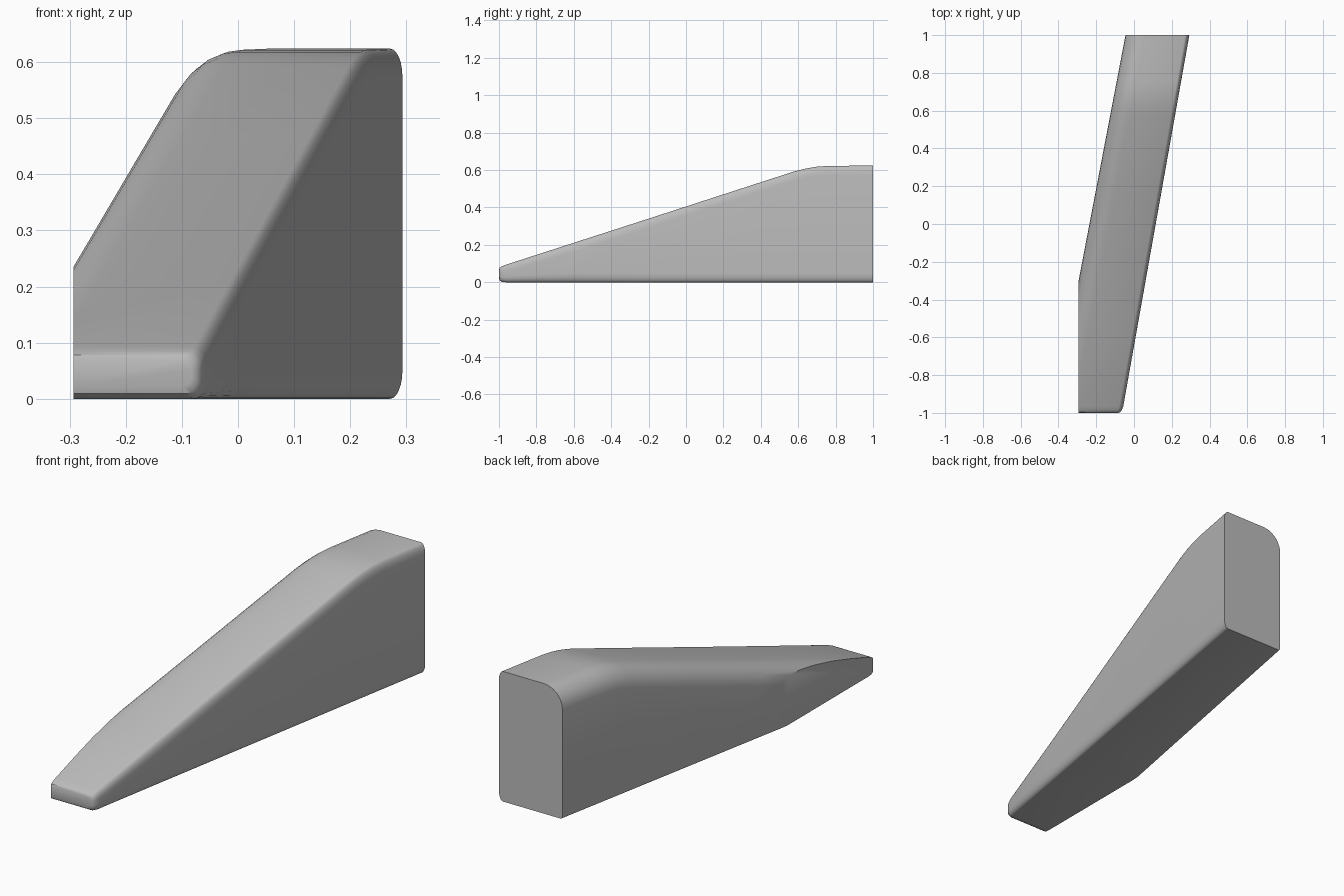
import bpy
import bmesh
from math import cos, sin, pi

cube = bpy.data.objects.get("Cube")
if cube:
    bpy.data.objects.remove(cube, do_unlink=True)

SIDE = 0.293      # half width, also the flat cut on the -x side
STEPS = 6         # segments per rounded corner

grey = bpy.data.materials.new("plain_grey")
grey.use_nodes = True
colour = (0.5, 0.5, 0.5, 1)
grey.diffuse_color = colour
grey.node_tree.nodes["Principled BSDF"].inputs["Base Color"].default_value = colour


def section(y, bottom, top, inset):
    """Rounded cross-section of the slanted body at depth y."""
    right = SIDE - 0.178 * (1 - y) - inset
    left = -0.045 - 0.191 * (1 - y)
    h = top - bottom
    small = min(0.05, h * 0.35)
    big = min(0.1, h * 0.6)
    corners = [
        (right, bottom, -1, 1, 0.022, small, -pi / 2),
        (right, top, -1, -1, 0.022, small, 0),
        (left, top, 1, -1, 0.1, big, pi / 2),
        (left, bottom, 1, 1, 0.012, 0.012, pi),
    ]
    points = []
    for x, z, sx, sz, rx, rz, start in corners:
        for i in range(STEPS + 1):
            a = start + pi / 2 * i / STEPS
            points.append((x + sx * rx + rx * cos(a), y, z + sz * rz + rz * sin(a)))
    return points


# Depth, bottom, top and nose inset of each section
stations = [
    (-1.0, 0.022, 0.068, 0.02), (-0.996, 0.009, 0.078, 0.01),
    (-0.985, 0.002, 0.085, 0.004), (-0.965, 0, 0.093, 0),
    (-0.6, 0, 0.211, 0), (-0.2, 0, 0.34, 0), (0.2, 0, 0.47, 0),
    (0.58, 0, 0.593, 0), (0.64, 0, 0.608, 0), (0.7, 0, 0.618, 0),
    (0.76, 0, 0.622, 0), (1.0, 0, 0.624, 0),
]

# Slanted wedge lofted through the sections
bm = bmesh.new()
rings = [[bm.verts.new(p) for p in section(*s)] for s in stations]
for a, b in zip(rings, rings[1:]):
    for i in range(len(a)):
        j = (i + 1) % len(a)
        bm.faces.new((a[i], a[j], b[j], b[i]))
bm.faces.new(rings[0])
bm.faces.new(rings[-1])

# Flat vertical cut along the -x side of the nose
geom = bm.verts[:] + bm.edges[:] + bm.faces[:]
bmesh.ops.bisect_plane(bm, geom=geom, plane_co=(-SIDE, 0, 0),
                       plane_no=(-1, 0, 0), clear_outer=True)
open_edges = [e for e in bm.edges if e.is_boundary]
bmesh.ops.edgeloop_fill(bm, edges=open_edges)
bmesh.ops.recalc_face_normals(bm, faces=bm.faces[:])

mesh = bpy.data.meshes.new("wedge_body")
bm.to_mesh(mesh)
bm.free()
mesh.materials.append(grey)
body = bpy.data.objects.new("wedge_body", mesh)
bpy.context.collection.objects.link(body)

bpy.ops.object.select_all(action='DESELECT')
body.select_set(True)
bpy.context.view_layer.objects.active = body
bpy.ops.object.shade_smooth_by_angle(angle=0.6)
